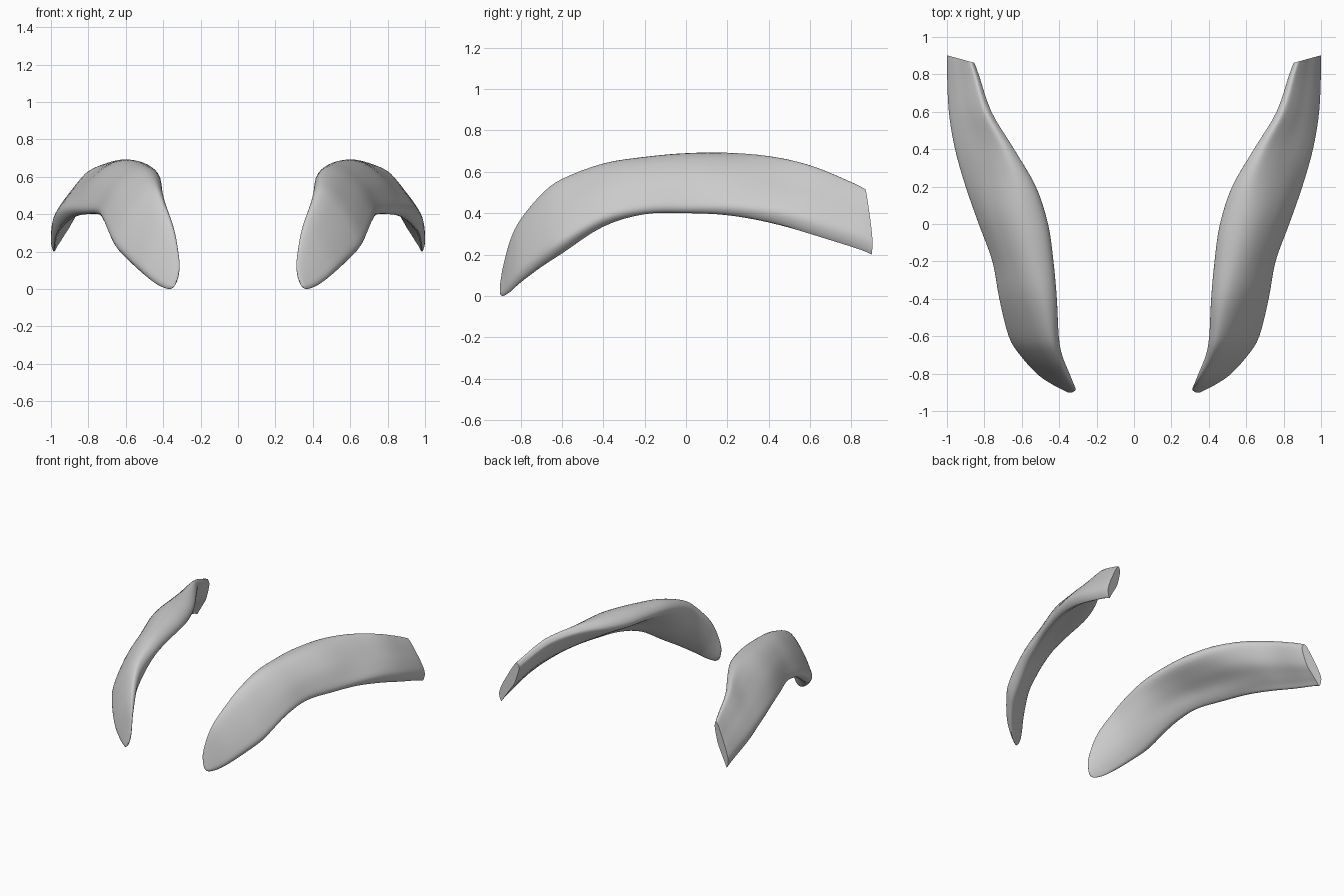
import bpy
import bmesh

# Remove the default cube
cube = bpy.data.objects.get("Cube")
if cube:
    bpy.data.objects.remove(cube, do_unlink=True)

# Single grey material
grey = bpy.data.materials.new("light_grey")
grey.use_nodes = True
colour = (0.6, 0.6, 0.6, 1)
grey.diffuse_color = colour
grey.node_tree.nodes["Principled BSDF"].inputs["Base Color"].default_value = colour

# Stations from front tip to back end: y, inner x, outer x, bottom z, top z
STATIONS = [
    (-.9, .33, .355, .01, .05),
    (-.885, .312, .385, 0, .14),
    (-.85, .325, .45, .02, .27),
    (-.8, .345, .52, .065, .37),
    (-.7, .385, .61, .14, .49),
    (-.6, .403, .67, .205, .565),
    (-.4, .415, .72, .335, .64),
    (-.2, .435, .757, .395, .672),
    (0, .465, .83, .4, .69),
    (.2, .53, .9, .39, .692),
    (.4, .645, .957, .355, .675),
    (.6, .765, .99, .3, .63),
    (.8, .83, 1, .23, .55),
    (.87, .855, 1, .2, .515),
]

# Cross-sections inside a unit box: inner edge, over the top, outer edge, underside
FRONT = [(0, .8), (.04, .94), (.17, 1), (.4, .9), (.68, .65), (.9, .38),
         (1, .16), (.8, 0), (.55, .07), (.3, .24), (.1, .5)]
MIDDLE = [(0, .68), (.06, .9), (.3, 1), (.55, .9), (.8, .62), (.95, .3),
          (1, .1), (.93, 0), (.8, .07), (.6, .27), (.3, .45)]
BACK = [(0, .85), (.03, .96), (.15, 1), (.35, .87), (.57, .68), (.82, .45),
        (1, .2), (.9, 0), (.75, .1), (.5, .28), (.22, .5)]


def smooth_points(points, steps, closed=False):
    """Pass a smooth curve through points of any dimension."""
    count = len(points)

    def pick(i):
        return points[i % count] if closed else points[max(0, min(count - 1, i))]

    result = []
    for i in range(count if closed else count - 1):
        a, b, c, d = (pick(i + k) for k in (-1, 0, 1, 2))
        for s in range(steps):
            t = s / steps
            result.append(tuple(
                q + t / 2 * (r - p + t * (2 * p - 5 * q + 4 * r - w + t * (3 * (q - r) + w - p)))
                for p, q, r, w in zip(a, b, c, d)))
    if not closed:
        result.append(points[-1])
    return result


def ramp(value, low, high):
    t = max(0, min(1, (value - low) / (high - low)))
    return t * t * (3 - 2 * t)


def blend(first, second, t):
    return [tuple(a + (b - a) * t for a, b in zip(p, q)) for p, q in zip(first, second)]


def section_at(y):
    shape = blend(FRONT, MIDDLE, ramp(y, -.7, -.1))
    shape = blend(shape, BACK, ramp(y, 0, .5))
    return smooth_points(shape, 4, closed=True)


def build_brow(name, side):
    bm = bmesh.new()
    rings = []
    for y, inner, outer, bottom, top in smooth_points(STATIONS, 4):
        slant = .04 * ramp(y, .6, .87)
        rings.append([
            bm.verts.new((side * (inner + u * (outer - inner)),
                          y + slant * (u - .2),
                          bottom + v * (top - bottom)))
            for u, v in section_at(y)])
    # Skin between neighbouring sections
    for ring, after in zip(rings, rings[1:]):
        for i in range(len(ring)):
            j = (i + 1) % len(ring)
            bm.faces.new((ring[i], ring[j], after[j], after[i]))
    # Closed tip and flat cut end
    bm.faces.new(rings[0])
    bm.faces.new(rings[-1])
    bmesh.ops.recalc_face_normals(bm, faces=bm.faces)
    mesh = bpy.data.meshes.new(name)
    bm.to_mesh(mesh)
    bm.free()
    mesh.materials.append(grey)
    brow = bpy.data.objects.new(name, mesh)
    bpy.context.collection.objects.link(brow)
    return brow


# Mirrored pair of curved brows
brows = [build_brow("left_brow", 1), build_brow("right_brow", -1)]
bpy.ops.object.select_all(action="DESELECT")
for brow in brows:
    brow.select_set(True)
bpy.context.view_layer.objects.active = brows[0]
bpy.ops.object.shade_smooth_by_angle(angle=.8)
